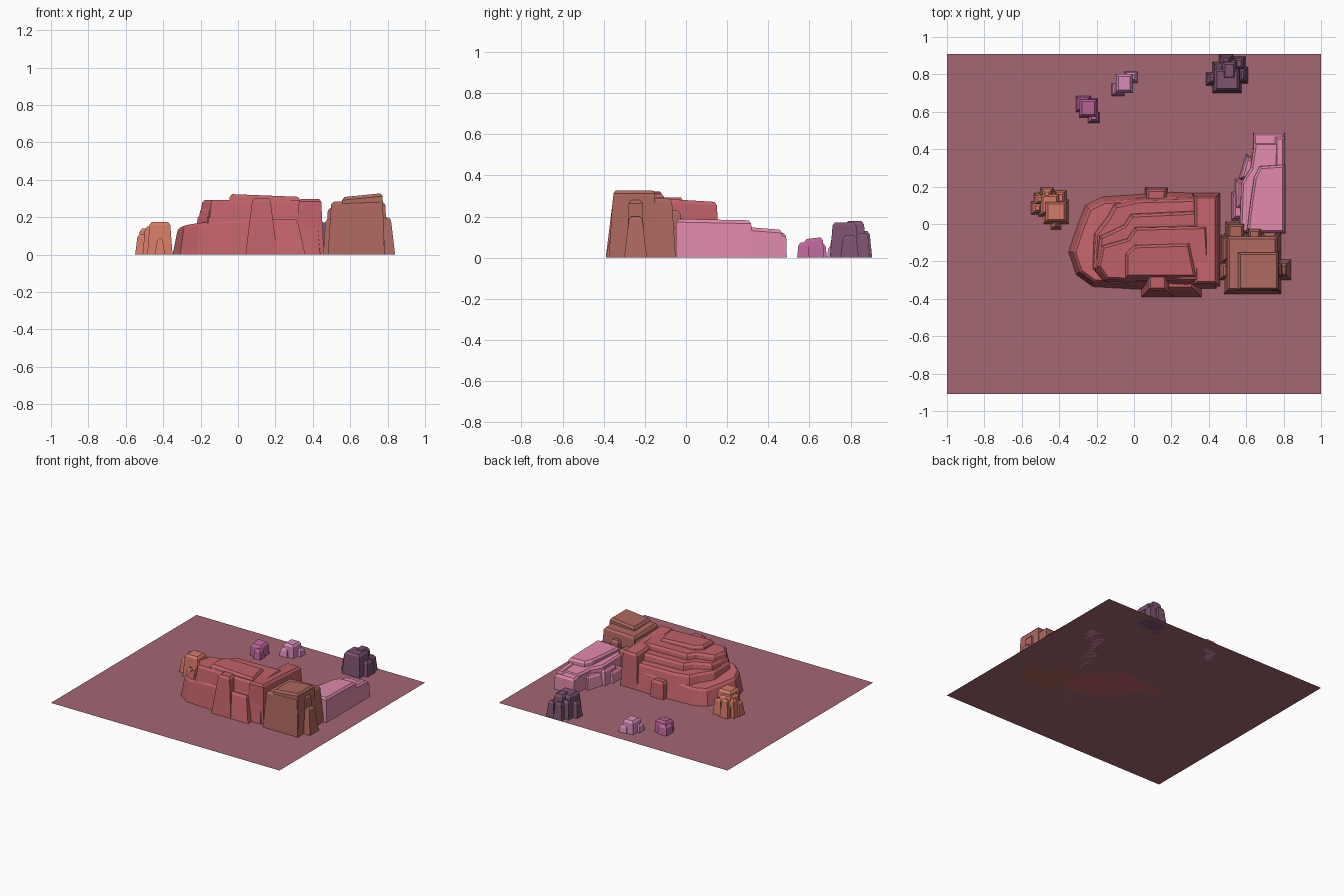
import bpy, bmesh
from mathutils import Vector


def material(name, rgb):
    m = bpy.data.materials.new(name)
    m.diffuse_color = [(c / 255) ** 2.2 for c in rgb] + [1]
    return m


def inset(pts, d):
    """Mitred inward offset of a counter-clockwise outline."""
    out = []
    for i, p in enumerate(pts):
        a = (p - pts[i - 1]).normalized()
        b = (pts[(i + 1) % len(pts)] - p).normalized()
        n1, n2 = Vector((-a.y, a.x)), Vector((-b.y, b.x))
        out.append(p + (n1 + n2) * (d / max(0.4, 1 + n1.dot(n2))))
    return out


def rock(bm, outline, z0, z1, batter=0.02, tilt=(0, 0), lip=0.012):
    """Sloped rock block with a chamfered rim and a tilted top."""
    pts = [Vector(p) for p in outline]
    c = sum(pts, Vector((0, 0))) / len(pts)
    rings = []
    for d, drop in ((0, None), (batter, lip * 1.3), (batter + lip, 0)):
        ring = []
        for p in inset(pts, d):
            z = z0 if drop is None else z1 - drop + (p - c).dot(Vector(tilt))
            ring.append(bm.verts.new((p.x, p.y, z)))
        rings.append(ring)
    n = len(pts)
    for lo, hi in zip(rings, rings[1:]):
        for i in range(n):
            j = (i + 1) % n
            bm.faces.new((lo[i], lo[j], hi[j], hi[i]))
    bm.faces.new(rings[-1])
    bm.faces.new(rings[0][::-1])


def rect(x0, x1, y0, y1):
    return [(x0, y0), (x1, y0), (x1, y1), (x0, y1)]


def formation(name, rgb, blocks):
    bm = bmesh.new()
    for b in blocks:
        rock(bm, *b)
    me = bpy.data.meshes.new(name)
    bm.to_mesh(me)
    bm.free()
    ob = bpy.data.objects.new(name, me)
    me.materials.append(material(name + "_colour", rgb))
    bpy.context.collection.objects.link(ob)


# Flat desert floor
bpy.ops.mesh.primitive_plane_add(size=2)
floor = bpy.context.object
floor.name = "desert_floor"
floor.scale.y = 0.91
floor.data.materials.append(material("floor_colour", (162, 103, 114)))

# Large terraced mesa, stepping down towards the back left
base = [(-.35, -.15), (-.31, -.27), (-.22, -.335), (.05, -.35), (.44, -.345),
        (.46, -.2), (.43, .16), (.2, .17), (-.17, .145), (-.26, .1), (-.31, -.03)]
step_1 = [(-.23, -.24), (-.17, -.315), (.44, -.325), (.43, .15), (.02, .14),
          (-.11, .11), (-.15, .04), (-.22, -.05)]
step_2 = [(-.215, -.24), (-.16, -.31), (.43, -.32), (.42, .08), (-.02, .06),
          (-.06, .0), (-.19, -.06)]
step_3 = [(-.205, -.23), (-.15, -.31), (.42, -.32), (.40, .0), (.0, -.01),
          (-.04, -.07), (-.18, -.11)]
summit = [(-.05, -.29), (.34, -.29), (.30, -.1), (.0, -.11), (-.05, -.16)]
formation("main_mesa", (190, 98, 104), [
    (base, 0, .16, .025, (.07, -.12)),
    (step_1, .1, .205, .015, (0, -.05)),
    (step_2, .16, .25, .012),
    (step_3, .2, .292, .012),
    (summit, .27, .318, .006, (-.04, 0)),
    (rect(.31, .46, -.335, .165), 0, .285, .015, (0, -.06)),   # right wall
    (rect(.04, .21, -.39, -.2), 0, .30, .035),                 # front buttress
    (rect(.12, .36, -.39, -.25), 0, .19, .04),                 # low front buttress
    (rect(.06, .18, .08, .195), 0, .13, .008),                 # back ledge
])

# Tall brown butte with columns
formation("tall_butte", (172, 104, 94), [
    (rect(.48, .785, -.375, -.05), 0, .285, .018, (.04, -.02)),
    (rect(.545, .785, -.365, -.14), 0, .318, .012, (.10, 0)),
    (rect(.76, .84, -.30, -.19), 0, .20, .022),
    (rect(.74, .80, -.29, -.2), 0, .28, .012),
    (rect(.455, .56, -.3, -.2), 0, .19, .012),
    (rect(.465, .58, -.21, -.06), 0, .25, .015),
    (rect(.49, .6, -.12, .01), 0, .19, .012),
    (rect(.6, .69, -.12, -.015), 0, .23, .012),
    (rect(.68, .77, -.12, -.04), 0, .16, .01),
])

# Long pink ridge descending to the back
ridge_low = [(.56, -.05), (.81, -.05), (.81, .44), (.64, .44), (.62, .3), (.57, .22)]
ridge_top = [(.6, -.05), (.81, -.05), (.81, .32), (.67, .31), (.64, .25), (.62, .12)]
formation("pink_ridge", (224, 136, 170), [
    (ridge_low, 0, .145, .004, (0, -.05)),
    (ridge_top, .1, .185, .003, (0, -.02)),
    (rect(.635, .81, .3, .49), 0, .13, .003, (0, -.12)),
    (rect(.75, .81, .3, .47), 0, .142, .003, (0, -.08)),
    ([(.56, .24), (.65, .22), (.65, .34), (.6, .375)], 0, .10, .008),
    (rect(.52, .6, .02, .17), 0, .08, .01),
    (rect(.54, .64, .08, .24), 0, .115, .01),
])

# Small orange stack
formation("orange_stack", (212, 122, 104), [
    (rect(-.485, -.35, .0, .13), 0, .175, .012),
    (rect(-.51, -.39, .04, .17), 0, .15, .012),
    (rect(-.55, -.48, .05, .12), 0, .11, .012),
    (rect(-.535, -.46, .1, .165), 0, .14, .01),
    (rect(-.5, -.43, .11, .195), 0, .14, .012),
    (rect(-.43, -.36, .1, .18), 0, .12, .01),
    (rect(-.445, -.39, -.03, .04), 0, .09, .012),
])

# Dark purple stack
formation("purple_stack", (124, 84, 112), [
    (rect(.42, .575, .7, .84), 0, .172, .012),
    (rect(.46, .56, .76, .88), 0, .178, .015),
    (rect(.385, .45, .74, .81), 0, .12, .012),
    (rect(.42, .49, .8, .865), 0, .14, .01),
    (rect(.455, .53, .83, .905), 0, .13, .012),
    (rect(.53, .595, .82, .895), 0, .12, .01),
    (rect(.55, .61, .75, .84), 0, .11, .012),
])

# Two boulders
formation("pale_boulder", (214, 140, 186), [
    (rect(-.1, -.005, .7, .805), 0, .10, .004),
    (rect(-.12, -.05, .685, .75), 0, .06, .006),
    (rect(-.05, .02, .755, .815), 0, .055, .006),
])
formation("magenta_boulder", (190, 104, 156), [
    (rect(-.295, -.195, .57, .67), 0, .095, .004, (0, .12)),
    (rect(-.31, -.23, .6, .685), 0, .07, .006),
    (rect(-.245, -.185, .54, .6), 0, .075, .006),
])
